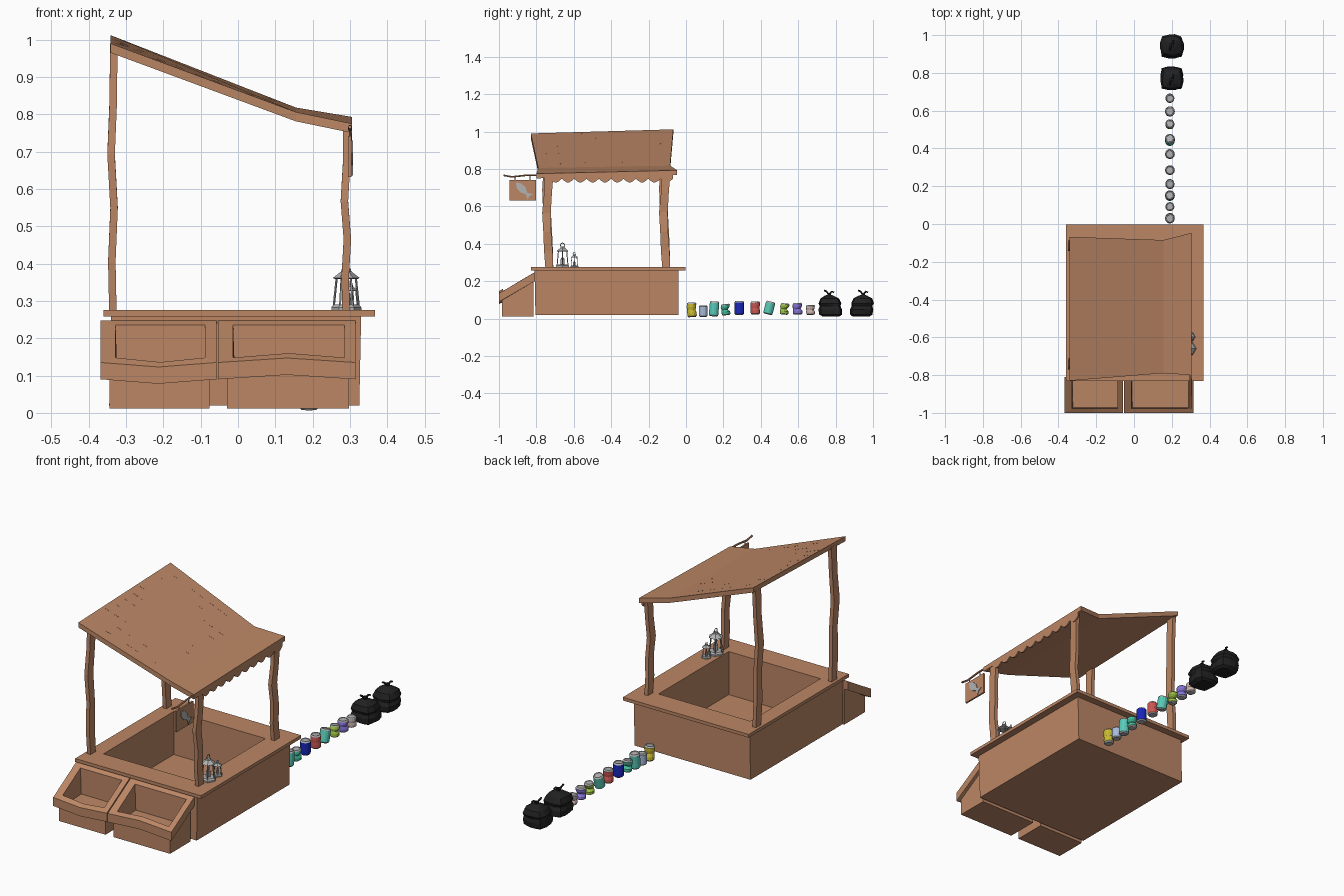
import bpy, bmesh, math, random
from mathutils import Vector, Matrix

if "Cube" in bpy.data.objects:
    bpy.data.objects.remove(bpy.data.objects["Cube"])
random.seed(4)

def material(name, rgb):
    m = bpy.data.materials.new(name)
    m.diffuse_color = (*rgb, 1)
    m.use_nodes = True
    m.node_tree.nodes["Principled BSDF"].inputs["Base Color"].default_value = m.diffuse_color
    return m

WOOD = material("wood", (0.5, 0.24, 0.13))
BLACK = material("black_plastic", (0.015, 0.015, 0.015))
GREY = material("metal", (0.45, 0.45, 0.45))

def finish(name, bm, *mats):
    bmesh.ops.recalc_face_normals(bm, faces=bm.faces)
    me = bpy.data.meshes.new(name)
    bm.to_mesh(me)
    bm.free()
    ob = bpy.data.objects.new(name, me)
    bpy.context.collection.objects.link(ob)
    for m in mats:
        me.materials.append(m)
    return ob

def loft_into(bm, rings, loop=False, mats=None):
    vs = [[bm.verts.new(p) for p in r] for r in rings]
    n = len(vs[0])
    for k in range(len(vs) if loop else len(vs) - 1):
        a, b = vs[k], vs[(k + 1) % len(vs)]
        for i in range(n):
            f = bm.faces.new((a[i], a[(i + 1) % n], b[(i + 1) % n], b[i]))
            f.material_index = mats[k] if mats else 0
    if not loop:
        for r in (vs[0], vs[-1]):
            bm.faces.new(r).material_index = 1 if mats else 0

def loft(name, rings, *mats, loop=False, index=None):
    bm = bmesh.new()
    loft_into(bm, rings, loop, index)
    return finish(name, bm, *mats)

def rect(x0, x1, y0, y1, z):
    return [(x0, y0, z), (x1, y0, z), (x1, y1, z), (x0, y1, z)]

def circle(c, r, n):
    return [(c[0] + r * math.cos(2 * math.pi * i / n), c[1] + r * math.sin(2 * math.pi * i / n), c[2])
            for i in range(n)]

def tube_into(bm, pts, r, n=6):
    rings = []
    for i, p in enumerate(pts):
        d = Vector(pts[min(i + 1, len(pts) - 1)]) - Vector(pts[max(i - 1, 0)])
        q = d.to_track_quat('Z', 'Y')
        rings.append([Vector(p) + q @ Vector(c) for c in circle((0, 0, 0), r, n)])
    loft_into(bm, rings)

# hollow stall base and counter rim
IN = (-0.28, 0.25, -0.71, -0.13)
loft("stall_base", [rect(-0.345, 0.325, -0.805, -0.04, 0.02), rect(-0.34, 0.33, -0.81, -0.04, 0.265),
                    rect(*IN, 0.265), rect(*IN, 0.05)], WOOD)
OUT = (-0.36, 0.367, -0.83, -0.003)
loft("counter_rim", [rect(*OUT, 0.258), rect(*OUT, 0.275), rect(*IN, 0.275), rect(*IN, 0.258)],
     WOOD, loop=True)

# display bins with sloped rims
def bin_ring(x0, x1, yf, yb, zf, zb, bulge=0):
    m = (x0 + x1) / 2
    return [(x0, yf, zf), (m, yf, zf + bulge), (x1, yf, zf), (x1, yb, zb), (m, yb, zb), (x0, yb, zb)]

for side, x0, x1, b in (("left", -0.368, -0.058, -0.012), ("right", -0.053, 0.315, 0.012)):
    a, c = x0 + 0.024, x1 - 0.018
    loft(side + "_display_bin", [
        bin_ring(a, c, -0.985, -0.815, 0.012, 0.012),
        bin_ring(a, c, -0.985, -0.815, 0.097, 0.2, b),
        bin_ring(x0, x1, -1.0, -0.81, 0.09, 0.2, b),
        bin_ring(x0, x1, -1.0, -0.81, 0.135, 0.247, b),
        bin_ring(x0 + 0.04, x1 - 0.03, -0.978, -0.832, 0.148, 0.235, b),
        bin_ring(x0 + 0.045, x1 - 0.03, -0.972, -0.832, 0.095, 0.1)], WOOD)

# slightly crooked posts
BEND = [(0, 0), (-0.003, -0.006), (0.003, -0.012), (-0.005, -0.016), (0.001, -0.008), (0.002, -0.002)]
for name, x, y, top in (("front_left_post", -0.335, -0.73, 0.978), ("back_left_post", -0.335, -0.105, 0.99),
                        ("front_right_post", 0.29, -0.73, 0.77), ("back_right_post", 0.29, -0.105, 0.775)):
    rings = []
    for i, (dx, dy) in enumerate(BEND):
        z = 0.26 + (top - 0.26) * i / 5
        w = 0.021 + 0.002 * (i % 2)
        rings.append(rect(x + dx - 0.01, x + dx + 0.01, y + dy - w, y + dy + w, z))
    loft(name, rings, WOOD)

# bent sloping roof: x, front y, back y, front z, back z
ROOF = [(-0.342, -0.83, -0.068, 0.99, 1.012), (0.155, -0.79, -0.085, 0.806, 0.818), (0.305, -0.8, -0.047, 0.775, 0.793)]
loft("roof", [[(x, a, za - 0.025), (x, b, zb - 0.025), (x, b, zb), (x, a, za)]
              for x, a, b, za, zb in ROOF], WOOD)

# thin raised dashes on the roof boards
bm = bmesh.new()
for row in range(10):
    for col in range(9):
        if random.random() < 0.3:
            continue
        t = 0.08 + 0.093 * row
        u = 0.04 + 0.1 * col + random.uniform(-0.02, 0.02)
        ends = []
        for s in (u, u + 0.05):
            p, q = ROOF[0], ROOF[1]
            x, a, b, za, zb = [i + (j - i) * s for i, j in zip(p, q)]
            y, z = a + (b - a) * t, za + (zb - za) * t
            ends.append([(x, y - 0.002, z - 0.003), (x, y + 0.002, z - 0.003),
                         (x, y + 0.002, z + 0.001), (x, y - 0.002, z + 0.001)])
        loft_into(bm, ends)
finish("roof_board_dashes", bm, WOOD)

# scalloped valance under the low eave
N, Y0, Y1 = 10, -0.73, -0.07
w = (Y1 - Y0) / N
edge = [(Y0, 0.772), (Y0, 0.748)]
for i in range(N):
    for k in range(1, 6):
        edge.append((Y0 + w * (i + k / 5), 0.748 - 0.02 * math.sin(math.pi * k / 5)))
edge.append((Y1, 0.785))
loft("scalloped_valance", [[(x, y, z) for y, z in edge] for x in (0.297, 0.305)], WOOD)

# hanging sign with a fish
bm = bmesh.new()
tube_into(bm, [(0.3, -0.72, 0.768), (0.3, -0.85, 0.767), (0.3, -0.93, 0.758), (0.3, -0.975, 0.766)], 0.005)
for y in (-0.915, -0.835):
    tube_into(bm, [(0.3, y, 0.764), (0.3, y, 0.738)], 0.003)
finish("sign_bracket", bm, WOOD)
loft("sign_board", [rect(0.295, 0.304, -0.943, -0.803, 0.632), rect(0.295, 0.304, -0.943, -0.803, 0.742)], WOOD)
fish = [(-0.055, 0.005), (-0.03, 0.02), (0, 0.021), (0.028, 0.006), (0.055, 0.02),
        (0.048, 0), (0.055, -0.02), (0.028, -0.006), (0, -0.017), (-0.03, -0.015)]
rot = Matrix.Rotation(-0.75, 2)
fish = [rot @ Vector(p) for p in fish]
loft("sign_fish", [[(x, -0.873 + p.x, 0.688 + p.y) for p in fish] for x in (0.303, 0.308)], GREY)

# lanterns
def lantern(name, x, y, s):
    bm = bmesh.new()
    ring = lambda r, z, n=6: circle((x, y, 0.275 + z * s), r * s, n)
    loft_into(bm, [ring(0.041, 0), ring(0.041, 0.008), ring(0.034, 0.016)])
    loft_into(bm, [ring(0.029, 0.085), ring(0.037, 0.088), ring(0.014, 0.106), ring(0.012, 0.114)])
    for a, b in zip(ring(0.034, 0.012), ring(0.026, 0.09)):
        tube_into(bm, [a, b], 0.003 * s, 4)
    loft_into(bm, [ring(0.012, 0.012), ring(0.012, 0.045), ring(0.003, 0.055)])
    z0 = 0.275 + 0.12 * s
    tube_into(bm, [(x, y + 0.012 * s * math.sin(t * math.pi / 4), z0 - 0.012 * s * math.cos(t * math.pi / 4))
                   for t in range(9)], 0.0025 * s, 4)
    finish(name, bm, GREY)

lantern("large_lantern", 0.29, -0.66, 0.98)
lantern("small_lantern", 0.3, -0.597, 0.6)

# row of cans: y, bottom, height, tilt, crush, colour
CANS = [("yellow", 0.03, 0.008, 0.078, 0.06, 0.12, (0.6, 0.5, 0.03)), ("pale_blue", 0.092, 0.01, 0.06, 0, 0, (0.4, 0.5, 0.7)),
        ("aqua", 0.15, 0.012, 0.08, -0.08, 0, (0.1, 0.6, 0.5)), ("green", 0.21, 0.018, 0.06, 0.1, 0.3, (0.06, 0.5, 0.33)),
        ("blue", 0.285, 0.02, 0.075, 0, 0, (0.01, 0.02, 0.5)), ("red", 0.37, 0.022, 0.07, 0.02, 0.08, (0.6, 0.1, 0.09)),
        ("turquoise", 0.445, 0.022, 0.07, -0.25, 0, (0.1, 0.6, 0.48)), ("lime", 0.525, 0.022, 0.06, -0.1, 0.3, (0.35, 0.55, 0.06)),
        ("purple", 0.595, 0.022, 0.062, 0.05, 0.2, (0.25, 0.18, 0.7)), ("pink", 0.665, 0.02, 0.053, 0.05, 0.12, (0.6, 0.45, 0.42))]
for name, y, z, h, tilt, crush, rgb in CANS:
    R = 0.026 if h > 0.06 else 0.024
    prof = [(0.75, 0), (0.98, 0.08), (1, 0.3), (1 - crush, 0.5), (1, 0.7), (1, 0.9), (0.82, 1), (0.75, 1), (0.7, 0.96)]
    rings = []
    for i, (r, t) in enumerate(prof):
        off = crush * R * 0.5 * math.sin(t * 9)
        rings.append(circle((0, off, (t - 0.5) * h), r * R, 14))
    can = loft(name + "_can", rings, material(name + "_paint", rgb), GREY, index=[1, 0, 0, 0, 0, 1, 1, 1])
    can.data.transform(Matrix.Translation((0.19, y, z + h / 2)) @ Matrix.Rotation(tilt, 4, 'X'))

# tied rubbish bags
for name, y, lean in (("near_bag", 0.775, -0.01), ("far_bag", 0.935, 0.012)):
    bm = bmesh.new()
    rings = []
    for r, z in ((0.045, 0.012), (0.06, 0.022), (0.062, 0.05), (0.055, 0.068), (0.061, 0.082),
                 (0.05, 0.108), (0.025, 0.122), (0.009, 0.128), (0.012, 0.138)):
        ring = []
        for i in range(12):
            a = 2 * math.pi * (i + 0.5) / 12
            k = r / (abs(math.cos(a)) ** 4 + abs(math.sin(a)) ** 4) ** 0.25 * random.uniform(0.94, 1.03)
            ring.append((0.2 + k * math.cos(a), y + k * math.sin(a) + lean * z / 0.13, z))
        rings.append(ring)
    loft_into(bm, rings)
    for d in (-1, 1):
        tube_into(bm, [(0.2, y + lean, 0.13), (0.2 + d * 0.008, y + lean + d * 0.014, 0.145),
                       (0.2 + d * 0.01, y + lean + d * 0.026, 0.14 + 0.006 * (1 - d))], 0.005, 5)
    finish(name, bm, BLACK)
